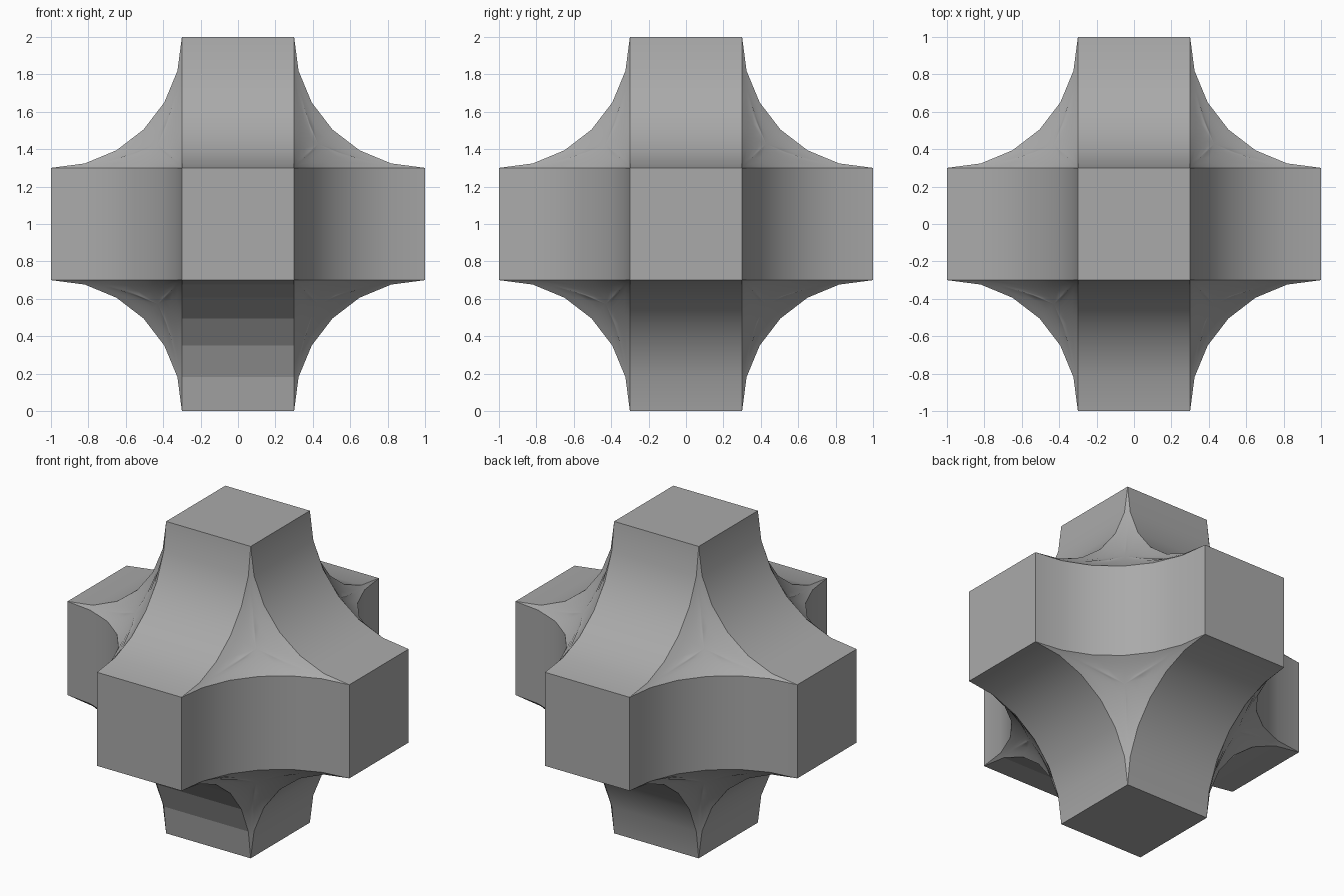
import bpy, bmesh, math
from itertools import product
from mathutils import Vector

if "Cube" in bpy.data.objects:
    bpy.data.objects.remove(bpy.data.objects["Cube"])

HALF = 0.3           # half width of each square arm
RADIUS = 1 - HALF    # radius of the concave fillets
STEPS = 6            # segments per quarter arc
RINGS = 4            # rings in each corner patch
CENTRE = Vector((1, 1, 1))
BALL = RADIUS * math.sqrt(2)


def on_axes(a, u, v, w):
    """Place u, v, w on axes a, a+1, a+2 (cyclic)."""
    p = Vector((0, 0, 0))
    p[a], p[(a + 1) % 3], p[(a + 2) % 3] = u, v, w
    return p


def arc(a, w):
    """Concave quarter arc from the tip of axis a to the next axis, at depth w."""
    pts = []
    for i in range(STEPS + 1):
        t = math.pi / 2 * i / STEPS
        pts.append(on_axes(a, 1 - RADIUS * math.sin(t), 1 - RADIUS * math.cos(t), w))
    return pts


def octant_faces():
    faces = []
    outline = []
    for a in range(3):
        # quarter of the square arm end
        faces.append([on_axes(a, 1, y, z) for y, z in ((0, 0), (HALF, 0), (HALF, HALF), (0, HALF))])
        # half width of the concave band between two arms
        low, high = arc(a, 0), arc(a, HALF)
        faces += [[low[i], low[i + 1], high[i + 1], high[i]] for i in range(STEPS)]
        outline += high[:-1]
    # three-pointed spherical hollow, in rings around its middle
    middle = CENTRE - CENTRE.normalized() * BALL

    def ring(f):
        if f == 1:
            return outline
        return [CENTRE + (middle.lerp(p, f) - CENTRE).normalized() * BALL for p in outline]

    rings = [ring(r / RINGS) for r in range(1, RINGS + 1)]
    n = len(outline)
    for i in range(n):
        j = (i + 1) % n
        faces.append([middle, rings[0][i], rings[0][j]])
        for inner, outer in zip(rings, rings[1:]):
            faces.append([inner[i], outer[i], outer[j], inner[j]])
    return faces


# Six-armed hub: the octant mirrored into all eight corners
bm = bmesh.new()
base = octant_faces()
for signs in product((1, -1), repeat=3):
    s = Vector(signs)
    for face in base:
        bm.faces.new([bm.verts.new(p * s + Vector((0, 0, 1))) for p in face])
bmesh.ops.remove_doubles(bm, verts=bm.verts, dist=1e-4)
bmesh.ops.recalc_face_normals(bm, faces=bm.faces)
mesh = bpy.data.meshes.new("six_arm_hub")
bm.to_mesh(mesh)
bm.free()
hub = bpy.data.objects.new("six_arm_hub", mesh)
bpy.context.collection.objects.link(hub)

# Plain grey
grey = bpy.data.materials.new("plain_grey")
grey.use_nodes = True
grey.diffuse_color = (0.4, 0.4, 0.4, 1)
grey.node_tree.nodes["Principled BSDF"].inputs["Base Color"].default_value = (0.4, 0.4, 0.4, 1)
mesh.materials.append(grey)

# Smooth fillets with crisp borders
bpy.ops.object.select_all(action="DESELECT")
hub.select_set(True)
bpy.context.view_layer.objects.active = hub
bpy.ops.object.shade_smooth_by_angle(angle=math.radians(30))

# The lower front band keeps flat facets
for p in mesh.polygons:
    if abs(p.normal.x) < 0.01 and p.center.y < -HALF and p.center.z < 1 - HALF:
        p.use_smooth = False
